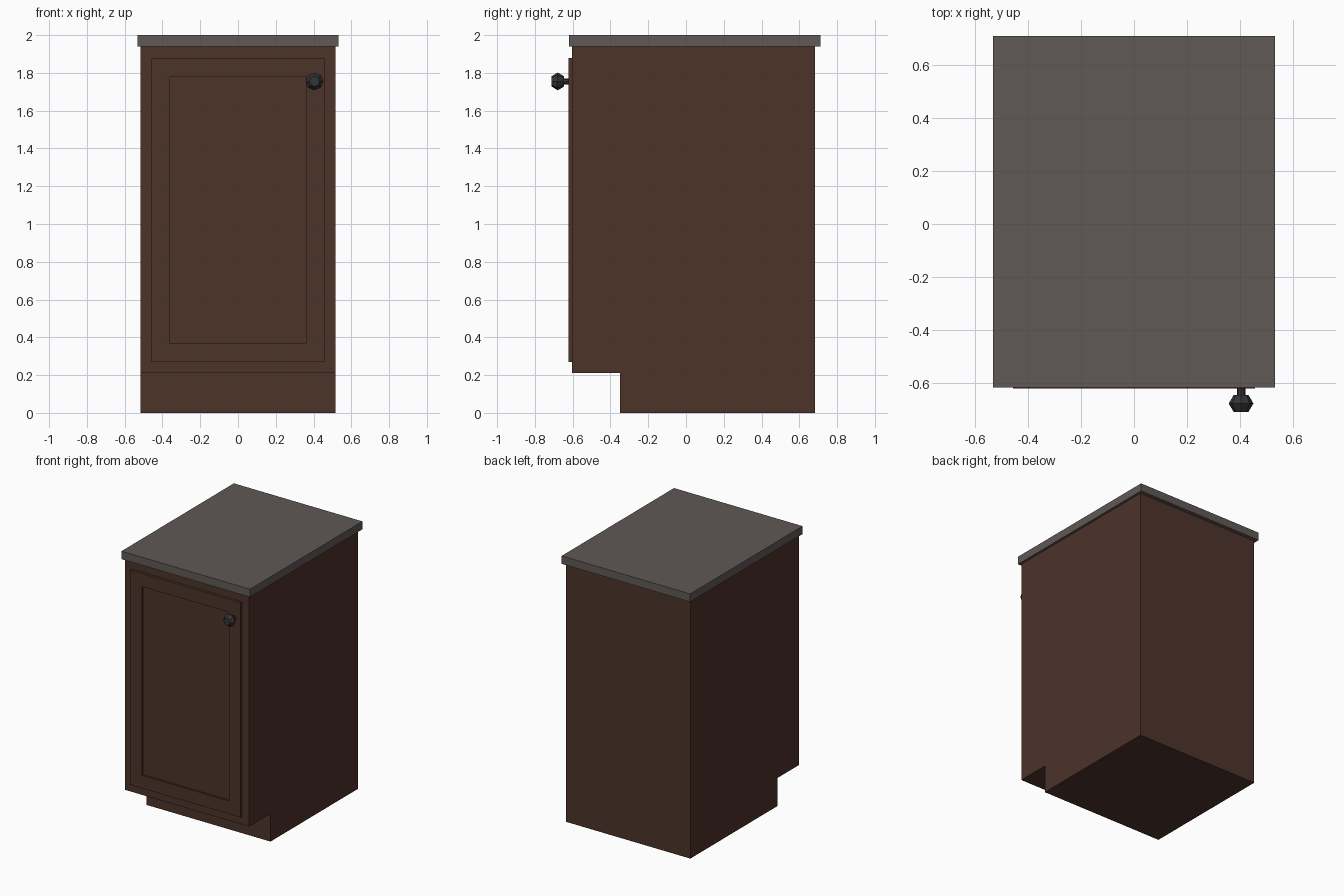
import bpy, bmesh, math
from mathutils import Matrix

if "Cube" in bpy.data.objects:
    bpy.data.objects.remove(bpy.data.objects["Cube"])


def material(name, color):
    m = bpy.data.materials.new(name)
    m.diffuse_color = (*color, 1)
    m.use_nodes = True
    m.node_tree.nodes["Principled BSDF"].inputs["Base Color"].default_value = m.diffuse_color
    return m


wood = material("dark_wood", (0.075, 0.033, 0.023))
stone = material("grey_stone", (0.115, 0.10, 0.093))
metal = material("dark_metal", (0.035, 0.035, 0.035))


def finish(name, bm, mat):
    bmesh.ops.recalc_face_normals(bm, faces=bm.faces)
    me = bpy.data.meshes.new(name)
    bm.to_mesh(me)
    bm.free()
    me.materials.append(mat)
    ob = bpy.data.objects.new(name, me)
    bpy.context.collection.objects.link(ob)
    return ob


def box(lo, hi):
    bm = bmesh.new()
    size = [h - l for l, h in zip(lo, hi)]
    mid = [(h + l) / 2 for l, h in zip(lo, hi)]
    bmesh.ops.create_cube(bm, size=1, matrix=Matrix.Translation(mid) @ Matrix.Diagonal((*size, 1)))
    return bm


# Carcass: side profile with toe kick, extruded across x
half = 0.515
profile = [(0.684, 0), (0.684, 1.94), (-0.604, 1.94), (-0.604, 0.21), (-0.35, 0.21), (-0.35, 0)]
bm = bmesh.new()
side = bm.faces.new([bm.verts.new((-half, y, z)) for y, z in profile])
ext = bmesh.ops.extrude_face_region(bm, geom=[side], use_keep_orig=True)
bmesh.ops.translate(bm, vec=(2 * half, 0, 0),
                    verts=[v for v in ext["geom"] if isinstance(v, bmesh.types.BMVert)])
finish("cabinet_body", bm, wood)

# Countertop
finish("countertop", box((-0.533, -0.619, 1.94), (0.533, 0.712, 2.0)), stone)

# Door: slab with an inset, recessed centre panel
bm = box((-0.458, -0.623, 0.27), (0.458, -0.604, 1.88))
bm.normal_update()
front = min(bm.faces, key=lambda f: f.calc_center_median().y)
bmesh.ops.inset_region(bm, faces=[front], thickness=0.098, use_even_offset=True)
ring = bmesh.ops.extrude_face_region(bm, geom=[front])
bmesh.ops.translate(bm, vec=(0, 0.012, 0),
                    verts=[v for v in ring["geom"] if isinstance(v, bmesh.types.BMVert)])
if front.is_valid:
    bmesh.ops.delete(bm, geom=[front], context='FACES_ONLY')
finish("door", bm, wood)

# Knob: faceted stem and head, turned about the y axis
bm = bmesh.new()
n = 8
rings = []
for r, y in [(0.016, -0.621), (0.016, -0.647), (0.028, -0.647), (0.047, -0.679), (0.027, -0.712)]:
    rings.append([bm.verts.new((0.405 + r * math.cos(2 * math.pi * i / n), y,
                                1.755 + r * math.sin(2 * math.pi * i / n))) for i in range(n)])
for a, b in zip(rings, rings[1:]):
    for i in range(n):
        j = (i + 1) % n
        bm.faces.new((a[i], a[j], b[j], b[i]))
bm.faces.new(rings[0])
bm.faces.new(rings[-1])
finish("door_knob", bm, metal)
